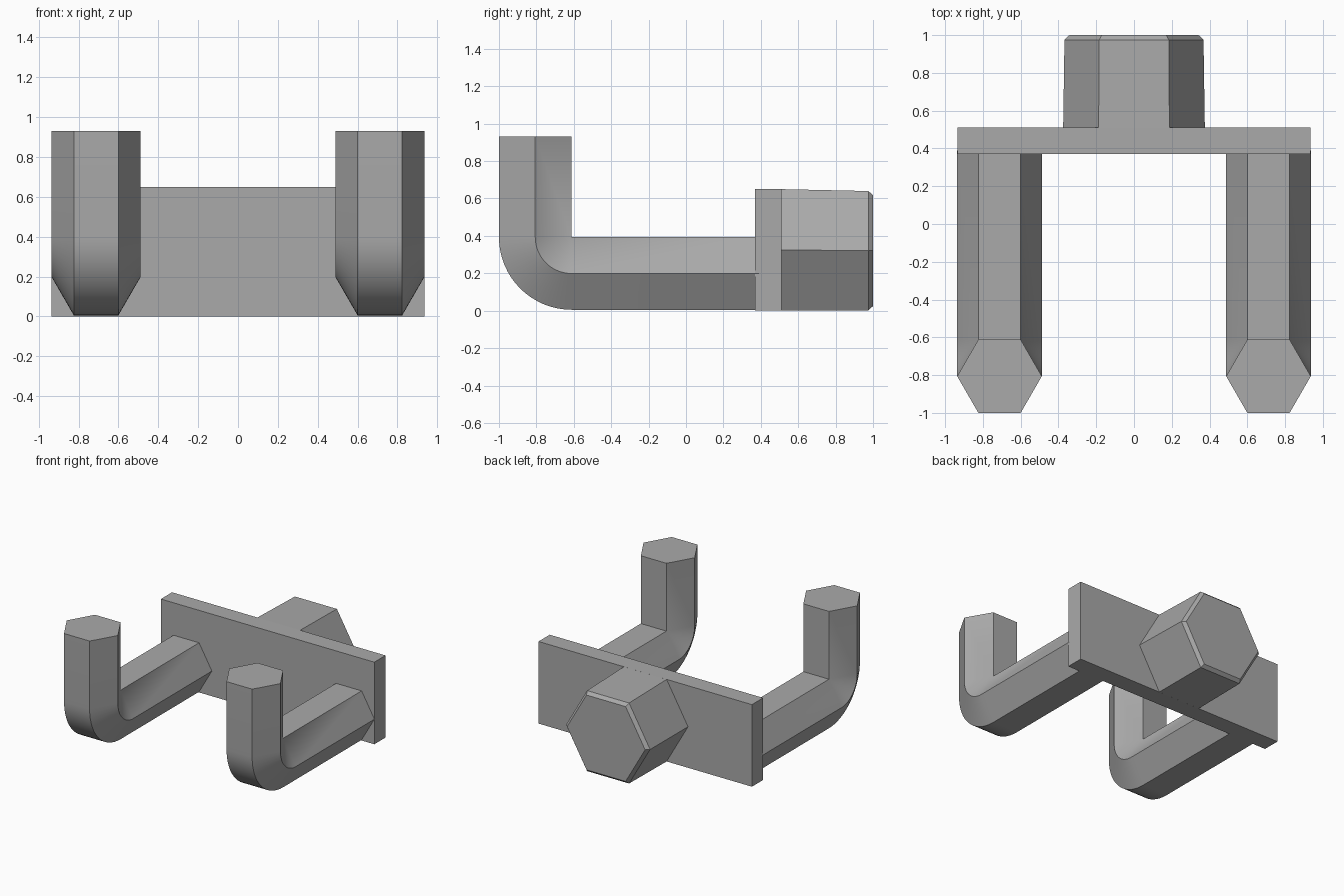
import bpy, bmesh, math
from mathutils import Vector

if "Cube" in bpy.data.objects:
    bpy.data.objects.remove(bpy.data.objects["Cube"])

grey = bpy.data.materials.new("plain grey")
grey.diffuse_color = (0.40, 0.40, 0.40, 1)
grey.use_nodes = True
grey.node_tree.nodes["Principled BSDF"].inputs["Base Color"].default_value = grey.diffuse_color


def hexagon(radius):
    """Corner points of a hexagon with corners on the u axis."""
    return [(radius * math.cos(math.radians(60 * i)),
             radius * math.sin(math.radians(60 * i))) for i in range(6)]


def loft(name, rings):
    """Closed solid through a list of matching rings of points."""
    bm = bmesh.new()
    loops = [[bm.verts.new(p) for p in ring] for ring in rings]
    for a, b in zip(loops, loops[1:]):
        for i in range(len(a)):
            j = (i + 1) % len(a)
            bm.faces.new((a[i], a[j], b[j], b[i]))
    bm.faces.new(loops[0])
    bm.faces.new(loops[-1])
    bmesh.ops.remove_doubles(bm, verts=bm.verts, dist=0.0005)
    bmesh.ops.recalc_face_normals(bm, faces=bm.faces)
    mesh = bpy.data.meshes.new(name)
    bm.to_mesh(mesh)
    bm.free()
    mesh.materials.append(grey)
    obj = bpy.data.objects.new(name, mesh)
    bpy.context.collection.objects.link(obj)
    bpy.ops.object.select_all(action='DESELECT')
    obj.select_set(True)
    bpy.context.view_layer.objects.active = obj
    bpy.ops.object.shade_smooth_by_angle(angle=math.radians(20))
    return obj


# Backing plate
W, H = 0.935, 0.65
loft("plate", [[(-W, y, 0), (W, y, 0), (W, y, H), (-W, y, H)]
               for y in (0.37, 0.51)])

# Hexagonal peg at the back: slight taper, chamfered end
loft("peg", [[(u, y, zc + v) for u, v in hexagon(r)]
             for y, zc, r in ((0.51, 0.325, 0.375),
                              (0.975, 0.321, 0.368),
                              (1.0, 0.321, 0.342))])

# Hexagonal hooks: straight arm, quarter bend about the inner corner, upright tip
R = 0.224
APOTHEM = R * math.sqrt(3) / 2
BEND_Y, BEND_Z = -1 + 2 * APOTHEM, 0.005 + 2 * APOTHEM
STEPS = 16


def hook_ring(x, angle, dy=0, dz=0):
    return [Vector((x + u,
                    BEND_Y + dy - math.sin(angle) * (APOTHEM + v),
                    BEND_Z + dz - math.cos(angle) * (APOTHEM + v)))
            for u, v in hexagon(R)]


for side, x in (("left", -0.712), ("right", 0.712)):
    rings = [hook_ring(x, 0, dy=0.39 - BEND_Y)]
    rings += [hook_ring(x, math.pi / 2 * i / STEPS) for i in range(STEPS + 1)]
    rings.append(hook_ring(x, math.pi / 2, dz=0.93 - BEND_Z))
    loft(side + "_hook", rings)
